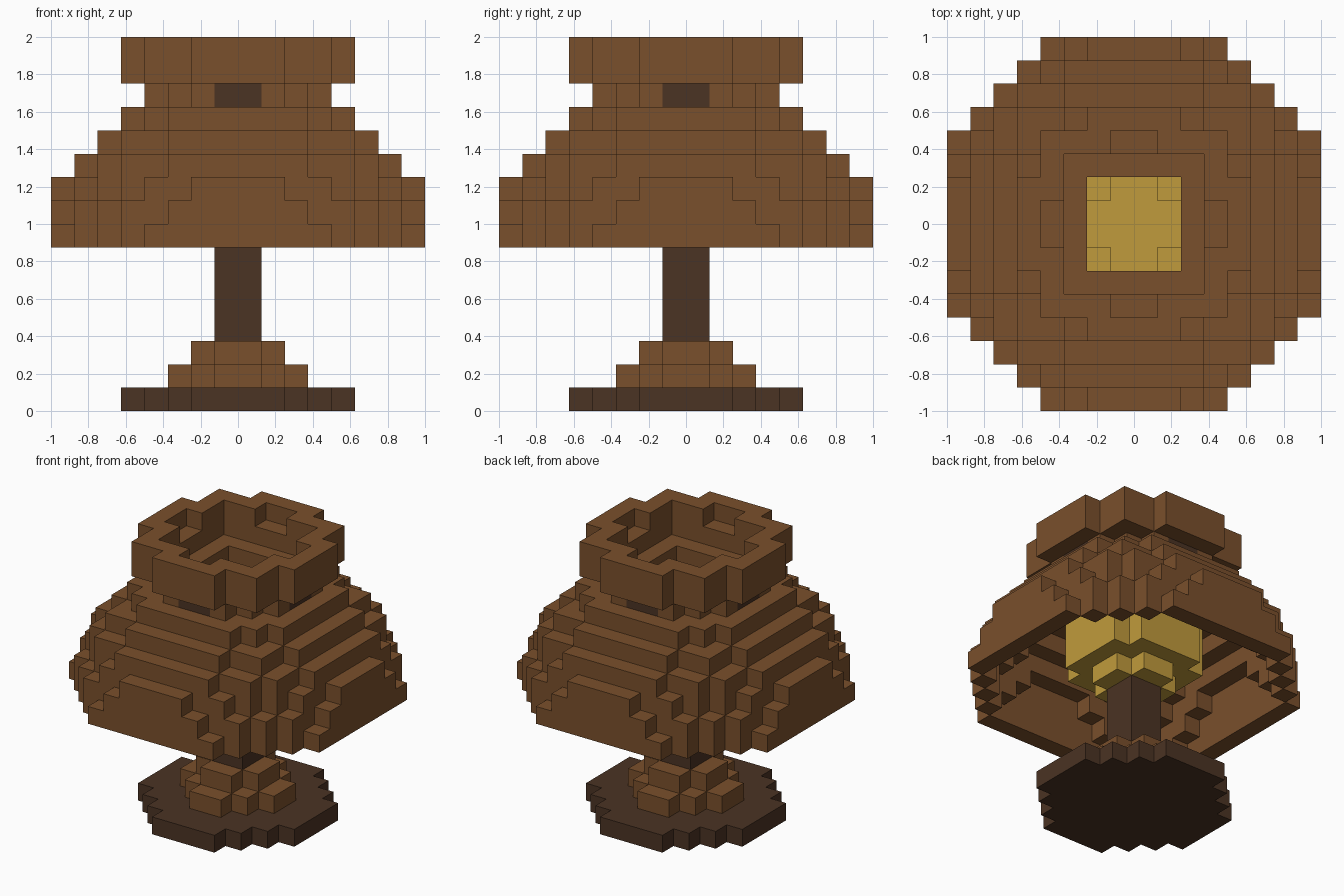
import bpy
import bmesh
from mathutils import Vector

cube = bpy.data.objects.get("Cube")
if cube:
    bpy.data.objects.remove(cube, do_unlink=True)

UNIT = 0.125  # edge of one block


def material(name, rgb):
    mat = bpy.data.materials.new(name)
    mat.use_nodes = True
    color = (*rgb, 1.0)
    mat.diffuse_color = color
    mat.node_tree.nodes["Principled BSDF"].inputs["Base Color"].default_value = color
    return mat


WOOD = material("warm brown wood", (0.195, 0.08, 0.025))
DARK = material("dark brown wood", (0.07, 0.033, 0.017))
GLOW = material("yellow glow", (0.527, 0.328, 0.045))


def disc(halves):
    """Block cells of a stepped disc; halves gives the half width of each row outward."""
    return {(x, y)
            for row, half in enumerate(halves)
            for y in (row, -row - 1)
            for x in range(-half, half)}


def hollow(cells):
    """Keep only the cells on the rim of a disc."""
    steps = ((1, 0), (-1, 0), (0, 1), (0, -1))
    return {(x, y) for x, y in cells
            if any((x + i, y + j) not in cells for i, j in steps)}


def blocks(name, layers, mat):
    """Build the outer skin of stacked block layers given as {level: cells}."""
    solid = {(x, y, z) for z, cells in layers.items() for x, y in cells}
    bm = bmesh.new()
    corners = {}

    def vert(p):
        key = tuple(round(c) for c in p)
        if key not in corners:
            corners[key] = bm.verts.new(Vector(key) * UNIT)
        return corners[key]

    for cell in sorted(solid):
        for axis in range(3):
            for sign in (0, 1):
                n = [0, 0, 0]
                n[axis] = 1 if sign else -1
                if tuple(a + b for a, b in zip(cell, n)) in solid:
                    continue
                u, v = Vector((0, 0, 0)), Vector((0, 0, 0))
                u[(axis + 1) % 3] = 1
                v[(axis + 2) % 3] = 1
                start = Vector(cell)
                start[axis] += sign
                quad = [start, start + u, start + u + v, start + v]
                if not sign:
                    quad.reverse()
                bm.faces.new([vert(p) for p in quad])
    mesh = bpy.data.meshes.new(name)
    bm.to_mesh(mesh)
    bm.free()
    mesh.materials.append(mat)
    obj = bpy.data.objects.new(name, mesh)
    bpy.context.collection.objects.link(obj)
    return obj


# Foot and stem
blocks("base_plate", {0: disc([5, 5, 4, 3, 2])}, DARK)
blocks("base_steps", {1: disc([3, 2, 1]), 2: disc([2, 1])}, WOOD)
blocks("stem", {z: disc([1]) for z in range(3, 7)}, DARK)

# Bulb
bulb = {z: disc([3, 3, 2]) for z in (8, 9, 10)}
bulb[7] = bulb[11] = disc([2, 1])
blocks("bulb", bulb, GLOW)

# Domed shade, one block thick
dome = [
    [8, 8, 8, 8, 7, 6, 5, 4],
    [8, 8, 8, 7, 7, 6, 5, 3],
    [8, 8, 7, 7, 6, 5, 4, 2],
    [7, 7, 7, 6, 6, 5, 3],
    [6, 6, 6, 5, 5, 3],
]
shade = {7 + i: hollow(disc(rows)) for i, rows in enumerate(dome)}
shade[12] = disc([5, 5, 5, 4, 3]) - disc([3, 3, 2])

# Neck with a dark vent on each side
vents = {(x, y) for x, y in disc([4, 1, 1, 1]) if max(x, -x - 1, y, -y - 1) == 3}
shade[13] = disc([4, 4, 3, 2]) - disc([2, 2]) - vents
blocks("neck_vents", {13: vents}, DARK)

# Collar with a notched inner rim
collar = disc([5, 5, 4, 4, 2])
shade[14] = collar - disc([3, 3, 3])
shade[15] = collar - disc([4, 3, 3, 1])
blocks("shade", shade, WOOD)
